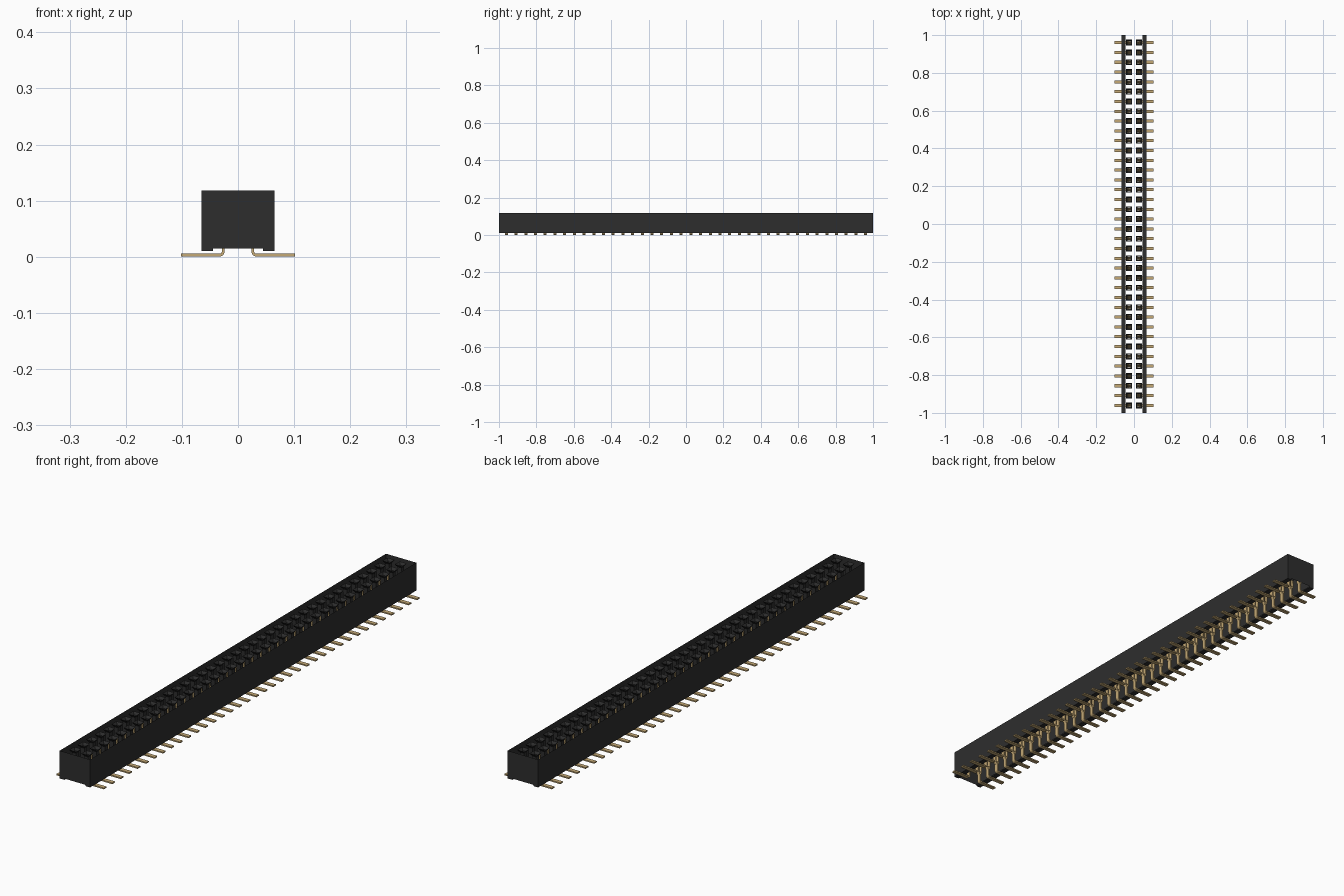
import bpy, bmesh, math
from mathutils import Vector

cube = bpy.data.objects.get("Cube")
if cube:
    bpy.data.objects.remove(cube)

ROWS, PITCH, COLUMN_X = 38, 0.0519, 0.0262
FIRST_Y = -PITCH * (ROWS - 1) / 2
HALF_W, TOP, BASE, RAIL_Z, RAIL_X = 0.065, 0.118, 0.015, 0.010, 0.045


def material(name, rgb, roughness):
    m = bpy.data.materials.new(name)
    m.use_nodes = True
    m.diffuse_color = (*rgb, 1)
    shader = m.node_tree.nodes["Principled BSDF"]
    shader.inputs["Base Color"].default_value = (*rgb, 1)
    shader.inputs["Roughness"].default_value = roughness
    return m


black = material("black plastic", (0.027, 0.027, 0.027), 0.6)
gold = material("gold metal", (0.56, 0.40, 0.18), 0.4)


def finish(name, bm, mat, repeat=False):
    if repeat:
        bmesh.ops.recalc_face_normals(bm, faces=bm.faces)
    mesh = bpy.data.meshes.new(name)
    bm.to_mesh(mesh)
    bm.free()
    mesh.materials.append(mat)
    obj = bpy.data.objects.new(name, mesh)
    bpy.context.collection.objects.link(obj)
    if repeat:
        # one item per row, mirrored into the second column
        arr = obj.modifiers.new("rows", 'ARRAY')
        arr.use_relative_offset = False
        arr.use_constant_offset = True
        arr.constant_offset_displace = (0, PITCH, 0)
        arr.count = ROWS
        mirror = obj.modifiers.new("columns", 'MIRROR')
        mirror.use_mirror_merge = False
    return obj


def ribbon(bm, path, thickness, width):
    """Bent metal strip following an x, z path in the first row."""
    pts = [Vector(p) for p in path]
    left, right = [], []
    for i, p in enumerate(pts):
        d = (pts[min(i + 1, len(pts) - 1)] - pts[max(i - 1, 0)]).normalized()
        n = Vector((-d.y, d.x)) * thickness / 2
        left.append(p + n)
        right.append(p - n)
    rings = []
    for a, b in zip(left, right):
        rings.append([bm.verts.new((q.x, FIRST_Y + s * width / 2, q.y))
                      for q, s in ((a, -1), (a, 1), (b, 1), (b, -1))])
    for r0, r1 in zip(rings, rings[1:]):
        for k in range(4):
            j = (k + 1) % 4
            bm.faces.new((r0[k], r0[j], r1[j], r1[k]))
    bm.faces.new(rings[0])
    bm.faces.new(rings[-1][::-1])


# Housing: thin open shell with a rail under each long side
bm = bmesh.new()
profile = [(-RAIL_X, BASE), (-RAIL_X, RAIL_Z), (-HALF_W, RAIL_Z), (-HALF_W, TOP),
           (HALF_W, TOP), (HALF_W, RAIL_Z), (RAIL_X, RAIL_Z), (RAIL_X, BASE)]
front = [bm.verts.new((x, -1, z)) for x, z in profile]
back = [bm.verts.new((x, 1, z)) for x, z in profile]
bm.faces.new(front[::-1])
bm.faces.new(back)
for i in (0, 1, 2, 4, 5, 6):
    bm.faces.new((front[i], front[i + 1], back[i + 1], back[i]))
bmesh.ops.recalc_face_normals(bm, faces=bm.faces)
finish("housing", bm, black)

# Sockets: square funnel leading into a square tube
bm = bmesh.new()
rings = []
for half, z in ((0.0155, TOP), (0.0085, 0.108), (0.0085, 0.07)):
    rings.append([bm.verts.new((COLUMN_X + sx * half, FIRST_Y + sy * half, z))
                  for sx, sy in ((-1, -1), (1, -1), (1, 1), (-1, 1))])
for r0, r1 in zip(rings, rings[1:]):
    for k in range(4):
        j = (k + 1) % 4
        bm.faces.new((r0[k], r0[j], r1[j], r1[k]))
finish("sockets", bm, black, True)

# Solder legs: flat foot, rounded bend and upright stem
bm = bmesh.new()
radius, foot_z = 0.007, 0.003
path = [(0.102, foot_z)]
for i in range(7):
    a = math.radians(90 * i / 6)
    path.append((COLUMN_X + radius * (1 - math.sin(a)),
                 foot_z + radius * (1 - math.cos(a))))
path.append((COLUMN_X, 0.045))
ribbon(bm, path, 0.005, 0.016)
legs = finish("solder_legs", bm, gold, True)

# Spring contacts: two prongs that pinch near the top
bm = bmesh.new()
for s in (-1, 1):
    prong = [(0.002, 0.036), (0.0065, 0.044), (0.0065, 0.07),
             (0.0025, 0.094), (0.005, 0.104)]
    ribbon(bm, [(COLUMN_X + s * x, z) for x, z in prong], 0.003, 0.014)
contacts = finish("spring_contacts", bm, gold, True)

# Smooth the bent metal while keeping its edges sharp
bpy.ops.object.select_all(action='DESELECT')
for obj in (legs, contacts):
    obj.select_set(True)
bpy.context.view_layer.objects.active = legs
bpy.ops.object.shade_smooth_by_angle(angle=math.radians(35))
